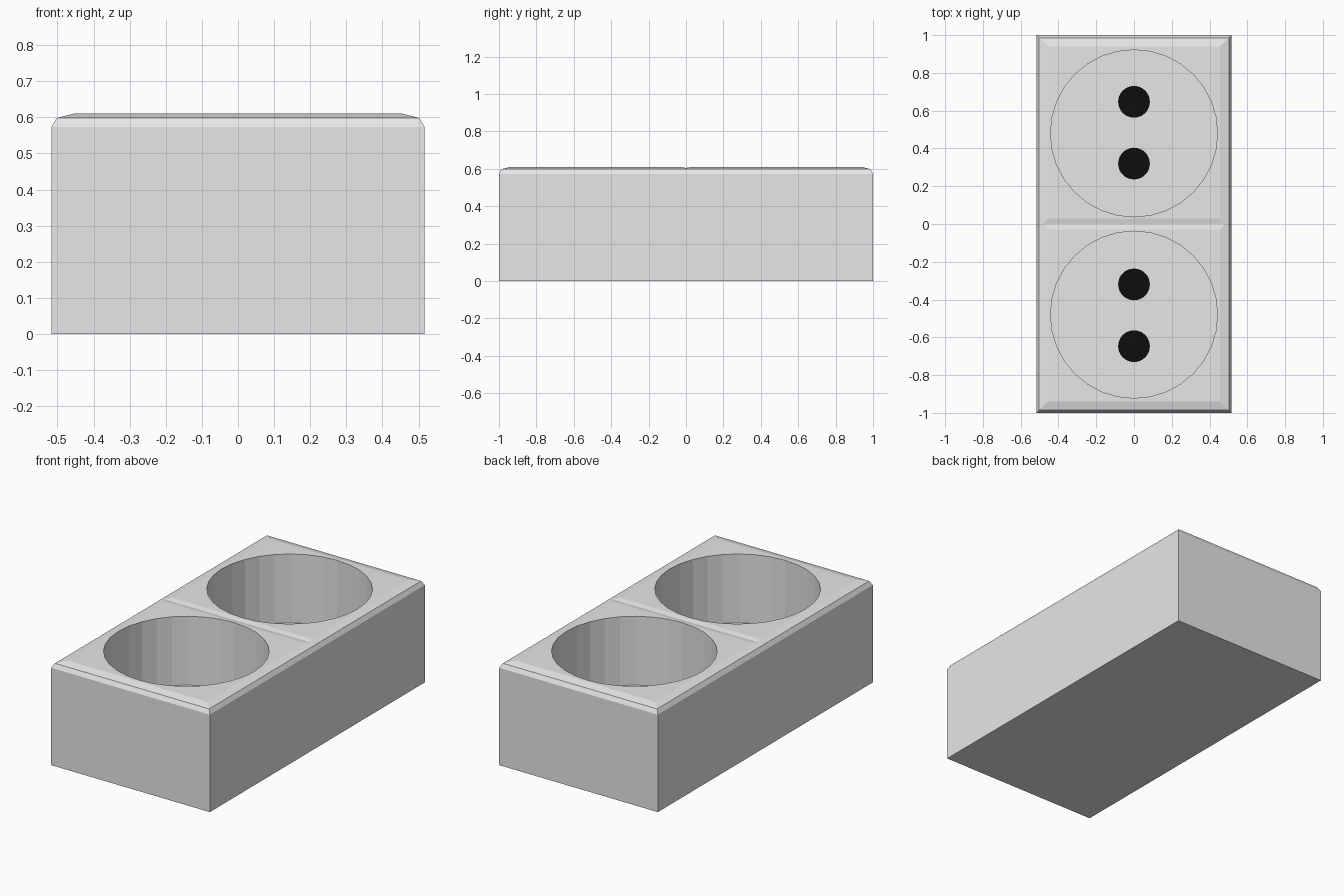
import bpy, bmesh
from mathutils import Matrix

if "Cube" in bpy.data.objects:
    bpy.data.objects.remove(bpy.data.objects["Cube"])

FLOOR = 0.205            # height of the recess floors
TOP = 0.61


def material(name, v):
    m = bpy.data.materials.new(name)
    m.diffuse_color = (v, v, v, 1)
    m.use_nodes = True
    m.node_tree.nodes["Principled BSDF"].inputs["Base Color"].default_value = m.diffuse_color
    return m


grey = material("light grey plastic", 0.8)
black = material("black", 0.004)


def make_object(name, bm, mat):
    bmesh.ops.recalc_face_normals(bm, faces=bm.faces)
    me = bpy.data.meshes.new(name)
    bm.to_mesh(me)
    bm.free()
    me.materials.append(mat)
    ob = bpy.data.objects.new(name, me)
    bpy.context.collection.objects.link(ob)
    return ob


def hull(name, points, mat):
    bm = bmesh.new()
    for p in points:
        bm.verts.new(p)
    bmesh.ops.convex_hull(bm, input=bm.verts)
    bmesh.ops.dissolve_limit(bm, angle_limit=0.01, verts=bm.verts, edges=bm.edges)
    return make_object(name, bm, mat)


def cylinder(name, y, r, z0, z1, mat):
    bm = bmesh.new()
    bmesh.ops.create_cone(bm, cap_ends=True, segments=32, radius1=r, radius2=r,
                          depth=z1 - z0,
                          matrix=Matrix.Translation((0, y, (z0 + z1) / 2)))
    return make_object(name, bm, mat)


def cut(ob, cutter):
    mod = ob.modifiers.new("recess", 'BOOLEAN')
    mod.operation = 'DIFFERENCE'
    mod.solver = 'EXACT'
    mod.object = cutter
    bpy.context.view_layer.objects.active = ob
    bpy.ops.object.modifier_apply(modifier=mod.name)


# housing with chamfered upper rim
rings = [(0.517, 1.0, 0), (0.517, 1.0, 0.573), (0.502, 0.986, 0.598)]
housing = hull("housing", [(sx * x, sy * y, z) for x, y, z in rings
                           for sx in (-1, 1) for sy in (-1, 1)], grey)

for s, side in ((1, "back"), (-1, "front")):
    # low cover plate with sloping edges, meeting its twin in a shallow groove
    half = [(0.502, 0.986, 0.598), (0.502, 0, 0.598), (0.4785, 0, 0.604),
            (0.455, 0.03, TOP), (0.455, 0.94, TOP)]
    plate = hull(side + "_cover_plate", [(sx * x, s * y, z) for x, y, z in half
                                         for sx in (-1, 1)], grey)
    # round recess
    cutter = cylinder(side + "_recess_cutter", s * 0.48, 0.442, FLOOR, 0.8, grey)
    cutter.hide_render = True
    cut(housing, cutter)
    cut(plate, cutter)
    bpy.data.objects.remove(cutter)
    # two contact holes in the recess floor
    for y, pos in ((0.647, "outer"), (0.32, "inner")):
        cylinder(f"{side}_{pos}_contact_hole", s * y, 0.084,
                 FLOOR - 0.003, FLOOR + 0.003, black)
